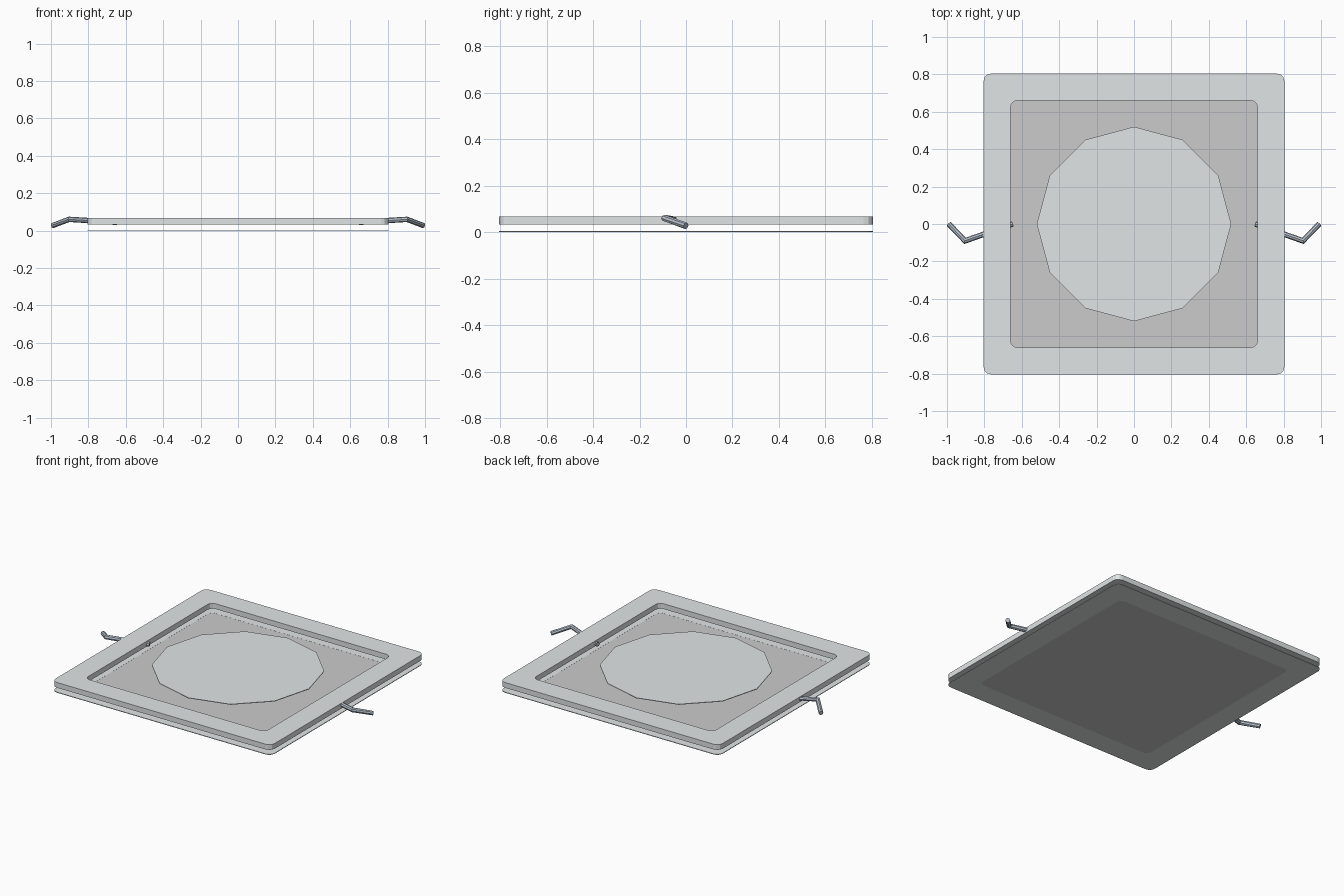
import bpy, bmesh, math
from mathutils import Vector

if "Cube" in bpy.data.objects:
    bpy.data.objects.remove(bpy.data.objects["Cube"])


def material(name, rgb):
    m = bpy.data.materials.new(name)
    m.diffuse_color = (*rgb, 1)
    m.use_nodes = True
    m.node_tree.nodes["Principled BSDF"].inputs["Base Color"].default_value = m.diffuse_color
    return m


def finish(name, bm, mat=None):
    bmesh.ops.recalc_face_normals(bm, faces=bm.faces)
    me = bpy.data.meshes.new(name)
    bm.to_mesh(me)
    bm.free()
    ob = bpy.data.objects.new(name, me)
    bpy.context.collection.objects.link(ob)
    if mat:
        me.materials.append(mat)
    return ob


def rounded_square(half, r, steps=3):
    pts = []
    for q, (sx, sy) in enumerate([(1, 1), (-1, 1), (-1, -1), (1, -1)]):
        for i in range(steps + 1):
            a = q * math.pi / 2 + i * math.pi / 2 / steps
            pts.append((sx * (half - r) + r * math.cos(a), sy * (half - r) + r * math.sin(a)))
    return pts


def slab(name, outer, z0, z1, inner=None, mat=None):
    """Flat plate, or a frame when an inner outline is given."""
    bm = bmesh.new()
    loops = [[[bm.verts.new((x, y, z)) for x, y in o] for z in (z0, z1)]
             for o in (outer, inner) if o]
    n = len(outer)
    for lo, hi in loops:
        for i in range(n):
            j = (i + 1) % n
            bm.faces.new((lo[i], lo[j], hi[j], hi[i]))
    for k in (0, 1):
        if inner:
            a, b = loops[0][k], loops[1][k]
            for i in range(n):
                j = (i + 1) % n
                bm.faces.new((a[i], a[j], b[j], b[i]))
        else:
            bm.faces.new(loops[0][k])
    return finish(name, bm, mat)


def wire(name, path, r, mat, sides=8):
    """Bent rod swept along a path, with mitred bends."""
    bm = bmesh.new()
    pts = [Vector(p) for p in path]
    rings = []
    for i, p in enumerate(pts):
        d = Vector((0, 0, 0))
        if i > 0:
            d += (p - pts[i - 1]).normalized()
        if i < len(pts) - 1:
            d += (pts[i + 1] - p).normalized()
        half = d.length / 2 if 0 < i < len(pts) - 1 else 1
        d.normalize()
        u = d.cross(Vector((0, 0, 1))).normalized()
        w = u.cross(d)
        rings.append([bm.verts.new(p + u * (r / half * math.cos(t)) + w * (r * math.sin(t)))
                      for t in [2 * math.pi * k / sides for k in range(sides)]])
    for a, b in zip(rings, rings[1:]):
        for k in range(sides):
            j = (k + 1) % sides
            bm.faces.new((a[k], a[j], b[j], b[k]))
    bm.faces.new(rings[0])
    bm.faces.new(rings[-1])
    return finish(name, bm, mat)


pale = material("pale_metal", (0.75, 0.785, 0.795))
steel = material("steel", (0.47, 0.53, 0.60))

outer = rounded_square(0.804, 0.04)
inner = rounded_square(0.66, 0.035)

# raised frame and thin lower frame
slab("upper_frame", outer, 0.033, 0.068, inner, pale)
slab("lower_frame", outer, 0.0, 0.004, inner, pale)

# base panel filling the lower frame, and the twelve-sided disc floating in the opening
slab("base_panel", inner, 0.0, 0.0035)
disc = [(0.52 * math.cos(k * math.pi / 6), 0.52 * math.sin(k * math.pi / 6)) for k in range(12)]
slab("centre_disc", disc, 0.059, 0.063, mat=pale)

# bent wire leads, one on each side
for side, label in ((1, "right"), (-1, "left")):
    wire(label + "_lead",
         [(side * 0.648, 0.0, 0.044), (side * 0.903, -0.09, 0.06), (side * 0.99, 0.0, 0.027)],
         0.0145, steel)
